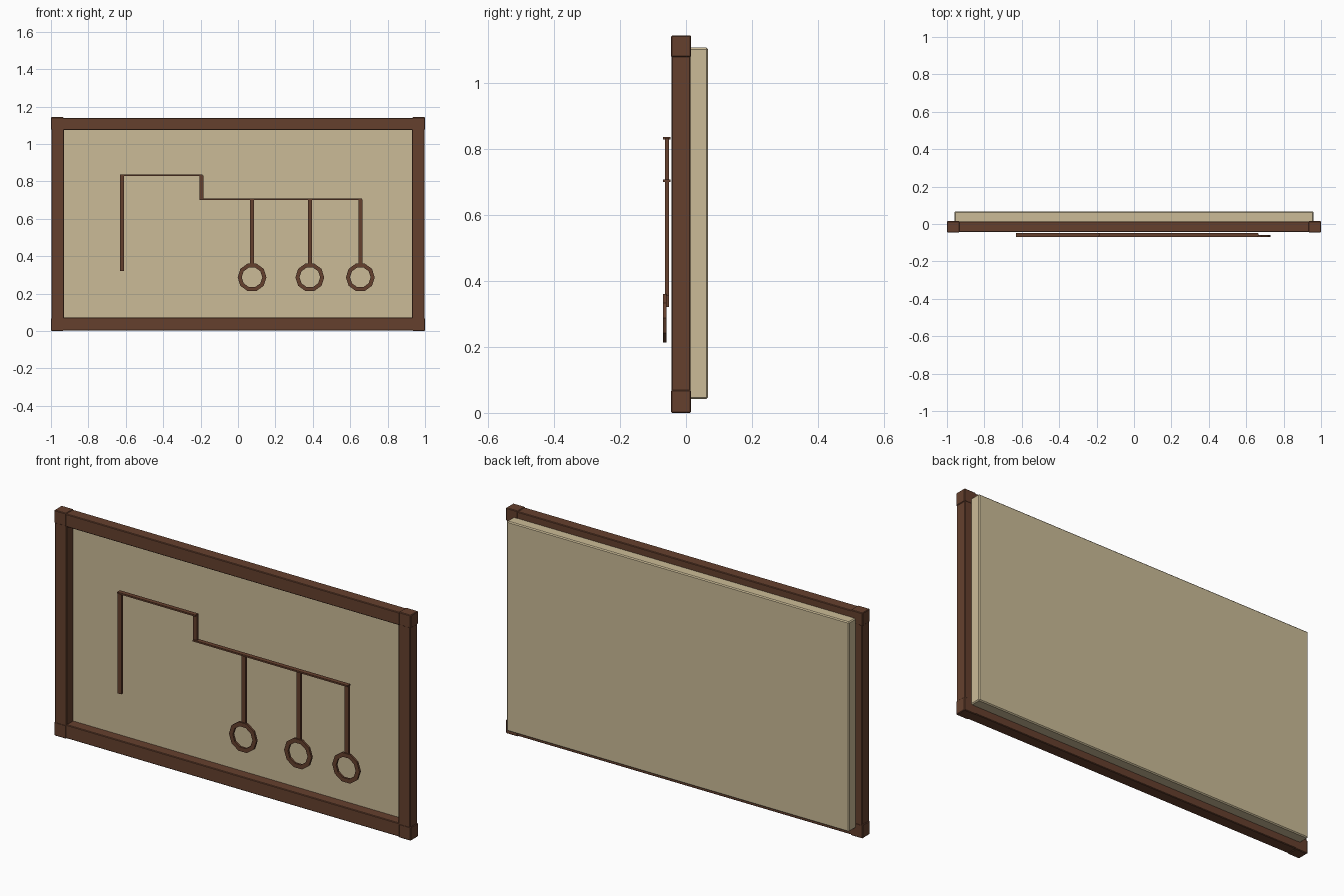
import bpy, bmesh, math

if "Cube" in bpy.data.objects:
    bpy.data.objects.remove(bpy.data.objects["Cube"])


def material(name, rgb):
    m = bpy.data.materials.new(name)
    m.diffuse_color = (*rgb, 1)
    m.use_nodes = True
    m.node_tree.nodes["Principled BSDF"].inputs["Base Color"].default_value = m.diffuse_color
    return m


WOOD = material("dark_wood", (0.13, 0.051, 0.027))
BOARD = material("tan_board", (0.60, 0.50, 0.31))


def finish(bm, name, mat):
    bmesh.ops.recalc_face_normals(bm, faces=bm.faces)
    me = bpy.data.meshes.new(name)
    bm.to_mesh(me)
    bm.free()
    me.materials.append(mat)
    ob = bpy.data.objects.new(name, me)
    bpy.context.collection.objects.link(ob)
    return ob


def box(name, mat, x, y, z, bevel=0):
    """Box from (min, max) ranges on each axis."""
    bm = bmesh.new()
    bmesh.ops.create_cube(bm, size=1)
    for v in bm.verts:
        v.co = [r[0] if c < 0 else r[1] for c, r in zip(v.co, (x, y, z))]
    if bevel:
        bmesh.ops.bevel(bm, geom=bm.edges[:], offset=bevel, segments=1,
                        affect='EDGES')
    return finish(bm, name, mat)


def ring(name, cx, cz, r_out, r_in, y, sides=10):
    """Flat ring with a rectangular section, facing the front."""
    bm = bmesh.new()
    section = [(r_out, y[0]), (r_out, y[1]), (r_in, y[1]), (r_in, y[0])]
    loops = []
    for i in range(sides):
        a = 2 * math.pi * i / sides
        loops.append([bm.verts.new((cx + r * math.cos(a), d, cz + r * math.sin(a)))
                      for r, d in section])
    for i in range(sides):
        p, q = loops[i], loops[(i + 1) % sides]
        for k in range(4):
            n = (k + 1) % 4
            bm.faces.new((p[k], p[n], q[n], q[k]))
    return finish(bm, name, WOOD)


# backing board
box("board", BOARD, (-0.96, 0.96), (0.008, 0.067), (0.042, 1.106), 0.005)

# frame: bars between slightly larger corner blocks
H, FY, LIP = 1.143, (-0.045, 0.015), 0.003
BY = (FY[0] + 0.001, FY[1] - 0.001)
for s, side in ((-1, "left"), (1, "right")):
    xs = sorted((s * 0.93, s * (1 - LIP)))
    box("frame_" + side, WOOD, xs, BY, (0.06, H - 0.06), 0.003)
    xc = sorted((s * 0.933, s * 1.0))
    for z, end in (((0, 0.069), "bottom"), ((H - 0.066, H), "top")):
        box(f"frame_corner_{end}_{side}", WOOD, xc, FY, z, 0.003)
box("frame_bottom", WOOD, (-0.94, 0.94), BY, (LIP, 0.072), 0.003)
box("frame_top", WOOD, (-0.94, 0.94), BY, (H - 0.068, H - LIP), 0.003)

# raised line decoration: level strips
for name, x0, x1, z in (("upper_strip", -0.63, -0.19, 0.832),
                        ("lower_strip", -0.205, 0.663, 0.703)):
    box(name, WOOD, (x0, x1), (-0.070, -0.047), (z - 0.004, z + 0.004))

# upright strips
for name, x, z0, z1 in (("left_upright", -0.62, 0.32, 0.832),
                        ("step_upright", -0.196, 0.703, 0.832),
                        ("hanger_1", 0.075, 0.355, 0.703),
                        ("hanger_2", 0.384, 0.355, 0.703),
                        ("hanger_3", 0.654, 0.355, 0.703)):
    box(name, WOOD, (x - 0.011, x + 0.011), (-0.064, -0.052), (z0, z1))

# hanging rings
for i, x in enumerate((0.075, 0.384, 0.654)):
    ring(f"hanging_ring_{i + 1}", x, 0.287, 0.077, 0.055, (-0.070, -0.059))
